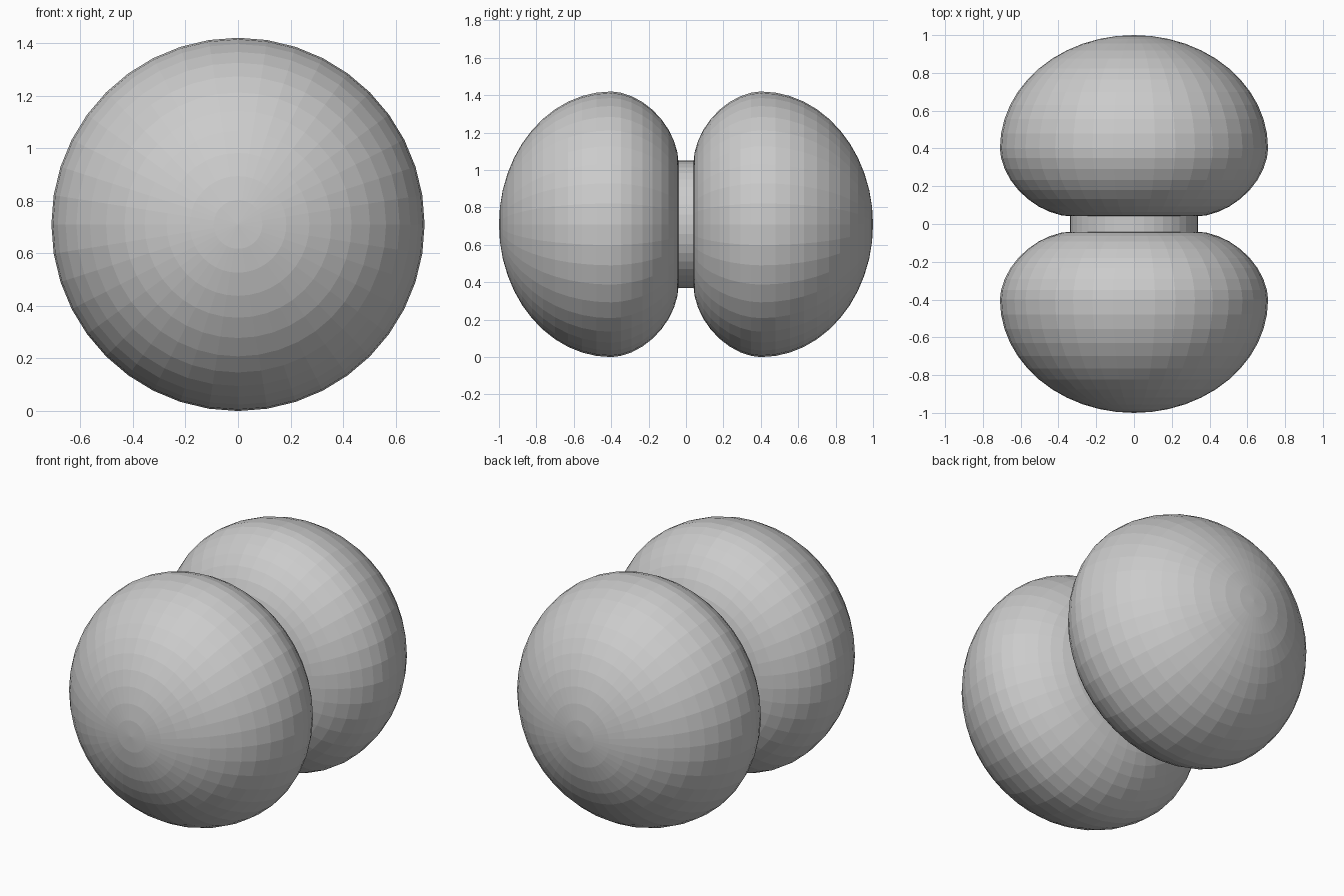
import bpy, bmesh, math
from mathutils import Matrix

if "Cube" in bpy.data.objects:
    bpy.data.objects.remove(bpy.data.objects["Cube"])

SEGMENTS = 40
R = 0.71           # rim radius, also the height of the axis
RIM_Y = 0.40       # distance of the widest ring from the centre
GAP = 0.04         # half of the string gap
FLAT = 0.33        # radius of the flat inner face

grey = bpy.data.materials.new("plain grey")
grey.diffuse_color = (0.6, 0.6, 0.6, 1)
grey.use_nodes = True
grey.node_tree.nodes["Principled BSDF"].inputs["Base Color"].default_value = grey.diffuse_color


def profile():
    """(radius, y) from the inner centre, round the rim, to the outer pole."""
    pts = [(0, GAP)]
    n = 9
    for i in range(n):                       # rounded inner shoulder
        a = math.pi / 2 * i / n
        e = 2 / 1.8
        pts.append((FLAT + (R - FLAT) * math.sin(a) ** e,
                    RIM_Y - (RIM_Y - GAP) * math.cos(a) ** e))
    n = 12
    for i in range(n):                       # domed outer side
        a = math.pi / 2 * i / n
        pts.append((R * math.cos(a), RIM_Y + (1 - RIM_Y) * math.sin(a)))
    pts.append((0, 1.0))
    return pts


def lathe(name, pts, side=1):
    """Revolve a profile about the y axis at height R."""
    bm = bmesh.new()
    verts = [bm.verts.new((r, side * y, 0)) for r, y in pts]
    edges = [bm.edges.new(p) for p in zip(verts, verts[1:])]
    bmesh.ops.spin(bm, geom=verts + edges, cent=(0, 0, 0), axis=(0, 1, 0),
                   angle=2 * math.pi, steps=SEGMENTS, use_duplicate=False)
    bmesh.ops.remove_doubles(bm, verts=bm.verts, dist=1e-4)
    bmesh.ops.recalc_face_normals(bm, faces=bm.faces)
    bmesh.ops.transform(bm, matrix=Matrix.Translation((0, 0, R)), verts=bm.verts)
    me = bpy.data.meshes.new(name)
    bm.to_mesh(me)
    bm.free()
    me.materials.append(grey)
    ob = bpy.data.objects.new(name, me)
    bpy.context.collection.objects.link(ob)
    return ob


# Two mirrored domed halves
lathe("front_half", profile(), -1)
lathe("back_half", profile(), 1)

# Short axle joining them
lathe("axle", [(0, -0.05), (0.34, -0.05), (0.34, 0.05), (0, 0.05)])
